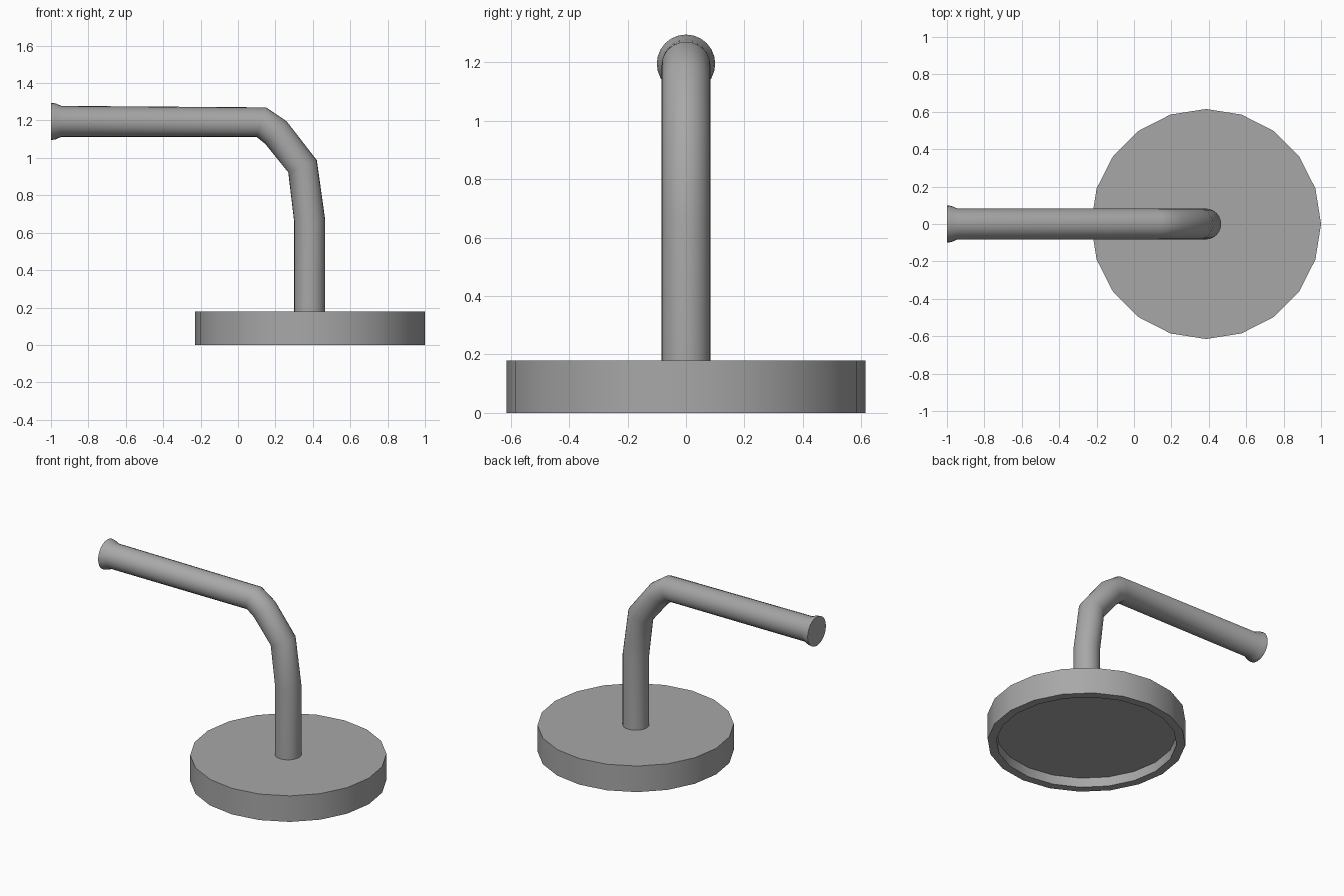
import bpy
import bmesh
import math
from mathutils import Vector

cube = bpy.data.objects.get("Cube")
if cube:
    bpy.data.objects.remove(cube, do_unlink=True)

HEAD_X = 0.385
GREY = (0.39, 0.39, 0.39, 1)

metal = bpy.data.materials.new("grey_metal")
metal.use_nodes = True
metal.diffuse_color = GREY
metal.node_tree.nodes["Principled BSDF"].inputs["Base Color"].default_value = GREY


def finish(name, bm):
    """Turn the bmesh into a smooth-shaded metal object."""
    bmesh.ops.recalc_face_normals(bm, faces=bm.faces[:])
    mesh = bpy.data.meshes.new(name)
    bm.to_mesh(mesh)
    bm.free()
    mesh.materials.append(metal)
    obj = bpy.data.objects.new(name, mesh)
    bpy.context.collection.objects.link(obj)
    bpy.ops.object.select_all(action='DESELECT')
    obj.select_set(True)
    bpy.context.view_layer.objects.active = obj
    bpy.ops.object.shade_smooth_by_angle(angle=math.radians(35))


def sweep(name, path, radii, sides):
    """Skin rings along a path in the xz plane and cap both ends."""
    bm = bmesh.new()
    pts = [Vector((x, 0, z)) for x, z in path]
    side = Vector((0, 1, 0))
    rings = []
    for i, (p, r) in enumerate(zip(pts, radii)):
        tangent = Vector((0, 0, 0))
        if i > 0:
            tangent += (p - pts[i - 1]).normalized()
        if i < len(pts) - 1:
            tangent += (pts[i + 1] - p).normalized()
        across = side.cross(tangent.normalized())
        ring = []
        for k in range(sides):
            a = math.tau * k / sides
            ring.append(bm.verts.new(p + r * (math.cos(a) * across + math.sin(a) * side)))
        rings.append(ring)
    for lower, upper in zip(rings, rings[1:]):
        for k in range(sides):
            n = (k + 1) % sides
            bm.faces.new((lower[k], lower[n], upper[n], upper[k]))
    bm.faces.new(rings[0])
    bm.faces.new(rings[-1])
    finish(name, bm)


# Round head with a recessed underside
bm = bmesh.new()
bmesh.ops.create_cone(bm, cap_ends=True, segments=20, radius1=0.615,
                      radius2=0.615, depth=0.18)
bmesh.ops.translate(bm, verts=bm.verts[:], vec=(HEAD_X, 0, 0.09))
bm.normal_update()
under = [f for f in bm.faces if f.normal.z < -0.9]
bmesh.ops.inset_region(bm, faces=under, thickness=0.055)
bmesh.ops.inset_region(bm, faces=under, thickness=0)
bmesh.ops.translate(bm, verts=under[0].verts[:], vec=(0, 0, 0.065))
finish("shower_head", bm)

# Bent pipe with a flared wall end
pipe_path = [(0.383, 0.17), (0.383, 0.665), (0.345, 0.955), (0.203, 1.135),
             (0.125, 1.191), (-0.945, 1.195), (-0.975, 1.195), (-1, 1.195)]
sweep("bent_pipe", pipe_path, [0.083] * 6 + [0.096, 0.1], sides=24)
